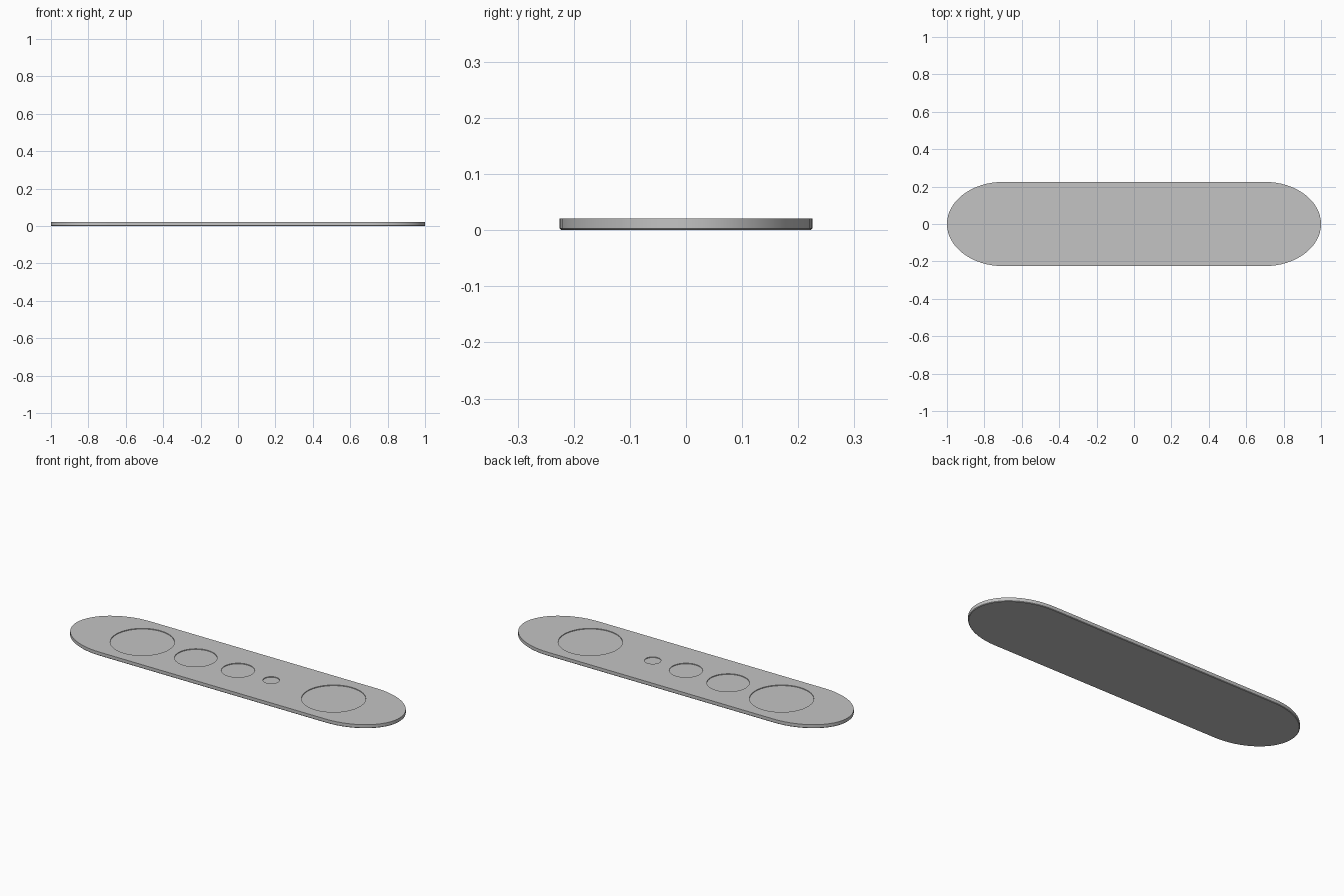
import bpy, bmesh, math

cube = bpy.data.objects.get("Cube")
if cube:
    bpy.data.objects.remove(cube, do_unlink=True)

HALF_LENGTH, HALF_WIDTH, HEIGHT = 1.0, 0.225, 0.021
END = 0.30             # length of each rounded end
CHAMFER = 0.003
POCKET_DEPTH = 0.004
POCKETS = [(-0.592, 0.163), (-0.261, 0.108), (0, 0.085), (0.206, 0.042), (0.592, 0.163)]

grey = bpy.data.materials.new("light_grey")
grey.use_nodes = True
colour = (0.55, 0.55, 0.55, 1)
grey.diffuse_color = colour
grey.node_tree.nodes["Principled BSDF"].inputs["Base Color"].default_value = colour


def outline(inset, steps=32):
    """Elongated plan with elliptical ends."""
    points = []
    for side in (1, -1):
        for i in range(steps + 1):
            a = math.pi * (i / steps - 0.5)
            x = HALF_LENGTH - END + (END - inset) * math.cos(a)
            y = (HALF_WIDTH - inset) * math.sin(a)
            points.append((side * x, side * y))
    return points


def loft(name, rings):
    """Closed solid through stacked rings of (points, height)."""
    bm = bmesh.new()
    loops = [[bm.verts.new((x, y, z)) for x, y in pts] for pts, z in rings]
    for low, high in zip(loops, loops[1:]):
        n = len(low)
        for i in range(n):
            j = (i + 1) % n
            bm.faces.new((low[i], low[j], high[j], high[i]))
    bm.faces.new(loops[0][::-1])
    bm.faces.new(loops[-1])
    bmesh.ops.recalc_face_normals(bm, faces=bm.faces)
    mesh = bpy.data.meshes.new(name)
    bm.to_mesh(mesh)
    bm.free()
    mesh.materials.append(grey)
    obj = bpy.data.objects.new(name, mesh)
    bpy.context.collection.objects.link(obj)
    return obj


def circle(cx, r, n=64):
    return [(cx + r * math.cos(math.tau * i / n), r * math.sin(math.tau * i / n))
            for i in range(n)]


# Flat tray with a small chamfer round the underside
tray = loft("tray", [(outline(CHAMFER), 0), (outline(0), CHAMFER), (outline(0), HEIGHT)])
bpy.context.view_layer.objects.active = tray

# Shallow round pockets in the top
for x, radius in POCKETS:
    cutter = loft("pocket_cutter", [(circle(x, radius), HEIGHT - POCKET_DEPTH),
                                    (circle(x, radius), HEIGHT + 0.05)])
    cutter.hide_render = True
    cut = tray.modifiers.new("pocket", "BOOLEAN")
    cut.operation = "DIFFERENCE"
    cut.solver = "EXACT"
    cut.object = cutter
    bpy.ops.object.modifier_apply(modifier=cut.name)
    bpy.data.objects.remove(cutter, do_unlink=True)

# Smooth walls, sharp rims
bpy.ops.object.select_all(action="DESELECT")
tray.select_set(True)
bpy.ops.object.shade_smooth_by_angle(angle=math.radians(30))
